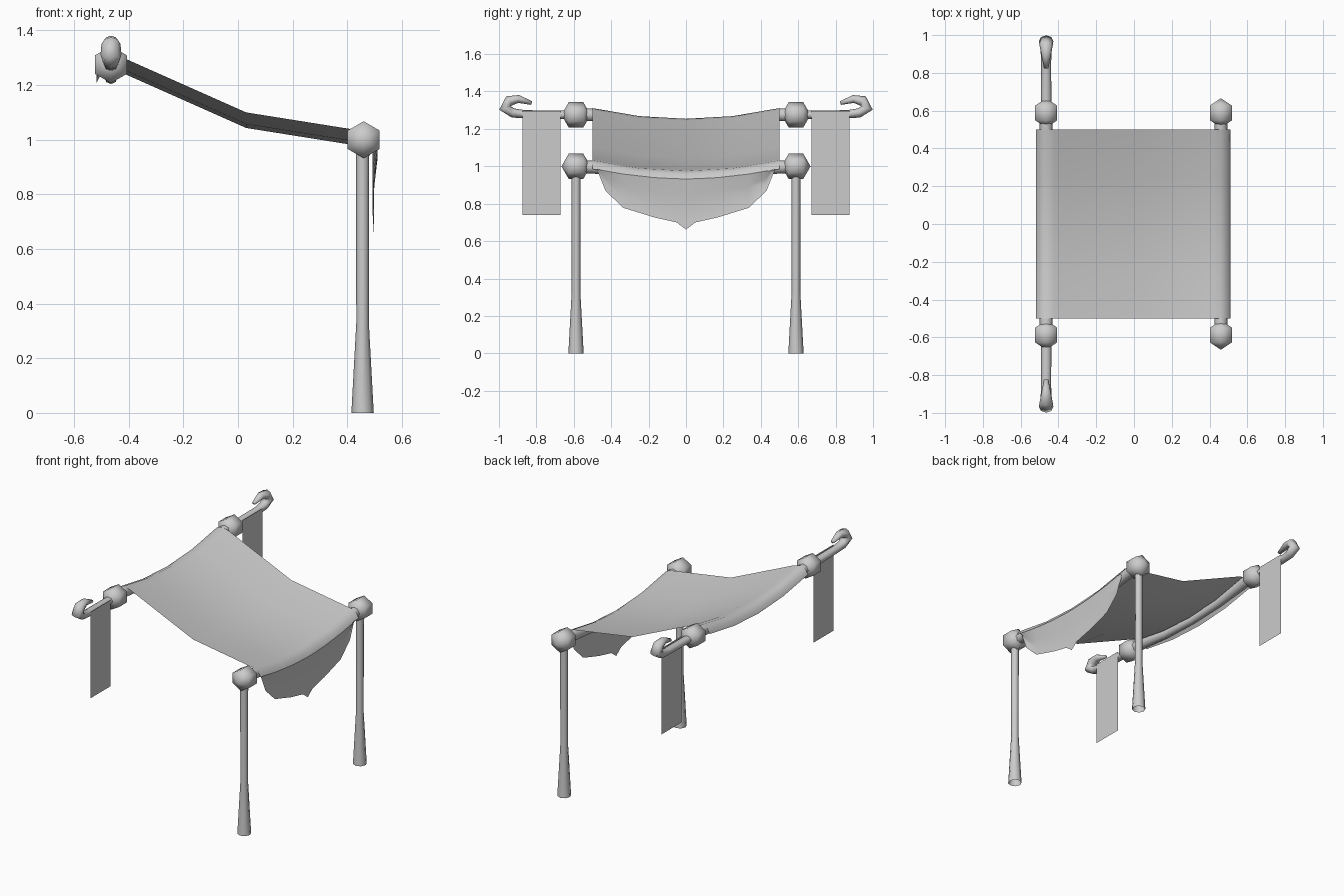
import bpy, bmesh, math
from mathutils import Vector

if "Cube" in bpy.data.objects:
    bpy.data.objects.remove(bpy.data.objects["Cube"])

grey = bpy.data.materials.new("plain grey")
grey.diffuse_color = (0.6, 0.6, 0.6, 1)
grey.use_nodes = True
grey.node_tree.nodes["Principled BSDF"].inputs["Base Color"].default_value = grey.diffuse_color


def add_object(name, bm):
    for f in bm.faces:
        f.smooth = True
    me = bpy.data.meshes.new(name)
    bm.to_mesh(me)
    bm.free()
    me.materials.append(grey)
    ob = bpy.data.objects.new(name, me)
    bpy.context.collection.objects.link(ob)
    return ob


def skin(bm, rows, closed=False):
    """Join rows of points with quads."""
    vs = [[bm.verts.new(p) for p in row] for row in rows]
    for a, b in zip(vs, vs[1:]):
        n = len(a)
        for i in range(n if closed else n - 1):
            j = (i + 1) % n
            bm.faces.new((a[i], a[j], b[j], b[i]))
    return vs


def tube(name, points, radii, sides=8, widen=1.0, cap_end=False):
    """Tube along a path lying in a plane of constant x."""
    bm = bmesh.new()
    rows = []
    for k, p in enumerate(points):
        a = Vector(points[max(k - 1, 0)])
        b = Vector(points[min(k + 1, len(points) - 1)])
        t = (b - a).normalized()
        side = Vector((1, 0, 0))
        up = t.cross(side)
        rows.append([Vector(p) + radii[k] * (side * widen * math.cos(q) + up * math.sin(q))
                     for q in (math.tau * i / sides for i in range(sides))])
    vs = skin(bm, rows, True)
    if cap_end:
        bm.faces.new(vs[-1])
    bmesh.ops.recalc_face_normals(bm, faces=bm.faces)
    return add_object(name, bm)


def knob(name, x, y, z, r=0.078):
    """Faceted ball: six sides around the y axis, three bands."""
    bm = bmesh.new()
    bmesh.ops.create_uvsphere(bm, u_segments=6, v_segments=3, radius=r)
    for v in bm.verts:
        v.co = Vector((v.co.x + x, v.co.z + y, v.co.y + z))
    bmesh.ops.recalc_face_normals(bm, faces=bm.faces)
    return add_object(name, bm)


def dip(y):
    """Sag across the canopy: 0 at the edges, 1 in the middle."""
    return max(0.0, 1 - (y / 0.5) ** 2)


FRONT_X, FRONT_Z = 0.46, 1.0
BACK_X, BACK_Z = -0.465, 1.275
POST_Y = 0.588
SAG = 0.057

# Sagging rails between the knobs
rail_y = [-0.56, -0.5, -0.25, 0, 0.25, 0.5, 0.56]
for name, x, z in (("low_rail", FRONT_X, FRONT_Z - 0.004), ("high_rail", BACK_X, BACK_Z)):
    tube(name, [(x, y, z - 0.047 * dip(y)) for y in rail_y],
         [0.034 - 0.010 * dip(y) for y in rail_y])

# Mirrored parts on both ends
for s, tag in ((-1, "left"), (1, "right")):
    y = s * POST_Y
    tube("leg_" + tag, [(0.456, y, 0), (0.456, y, 0.33), (0.456, y, 0.98)],
         [0.041, 0.023, 0.024])
    knob("low_knob_" + tag, FRONT_X, y, FRONT_Z)
    knob("high_knob_" + tag, BACK_X, y, BACK_Z)

    # Arm ending in a curled hook
    path = [(0.62, 1.275), (0.86, 1.278), (0.925, 1.285), (0.968, 1.312),
            (0.945, 1.35), (0.895, 1.360), (0.825, 1.338)]
    tube("hook_arm_" + tag, [(BACK_X, s * a, b) for a, b in path],
         [0.023, 0.022, 0.025, 0.032, 0.029, 0.021, 0.010], widen=1.2, cap_end=True)

    # Hanging banner
    bm = bmesh.new()
    skin(bm, [[(-0.437, s * a, z) for a in (0.672, 0.875)] for z in (0.74, 1.295)])
    banner = add_object("banner_" + tag, bm)

# Canopy cloth draped over both rails
profile = [(-0.518, 1.265), (-0.503, 1.295), (-0.465, 1.311), (-0.42, 1.300),
           (0.03, 1.10), (0.42, 1.038), (0.46, 1.032), (0.493, 1.016), (0.51, 0.985)]
cols = [-0.5, -0.25, 0, 0.25, 0.5]
bm = bmesh.new()
skin(bm, [[(x, y, z - SAG * dip(y)) for y in cols] for x, z in profile])
bmesh.ops.recalc_face_normals(bm, faces=bm.faces)
if sum(f.normal.z for f in bm.faces) < 0:
    bmesh.ops.reverse_faces(bm, faces=bm.faces)
add_object("canopy", bm)

# Scalloped flap below the low rail
half = [(0.475, 0.98), (0.43, 0.868), (0.335, 0.778), (0.17, 0.727), (0.05, 0.70)]
hem = [(-a, b) for a, b in half] + [(0, 0.662)] + [(a, b) for a, b in reversed(half)]
drop = [(0, 0.511), (0.35, 0.500), (0.7, 0.492), (1, 0.497)]
bm = bmesh.new()
rows = []
for t, x in drop:
    row = []
    for y, low in hem:
        top = 0.99 - SAG * dip(y)
        row.append((x, y, top + (low - top) * t))
    rows.append(row)
skin(bm, rows)
bmesh.ops.recalc_face_normals(bm, faces=bm.faces)
if sum(f.normal.x for f in bm.faces) < 0:
    bmesh.ops.reverse_faces(bm, faces=bm.faces)
add_object("canopy_flap", bm)
